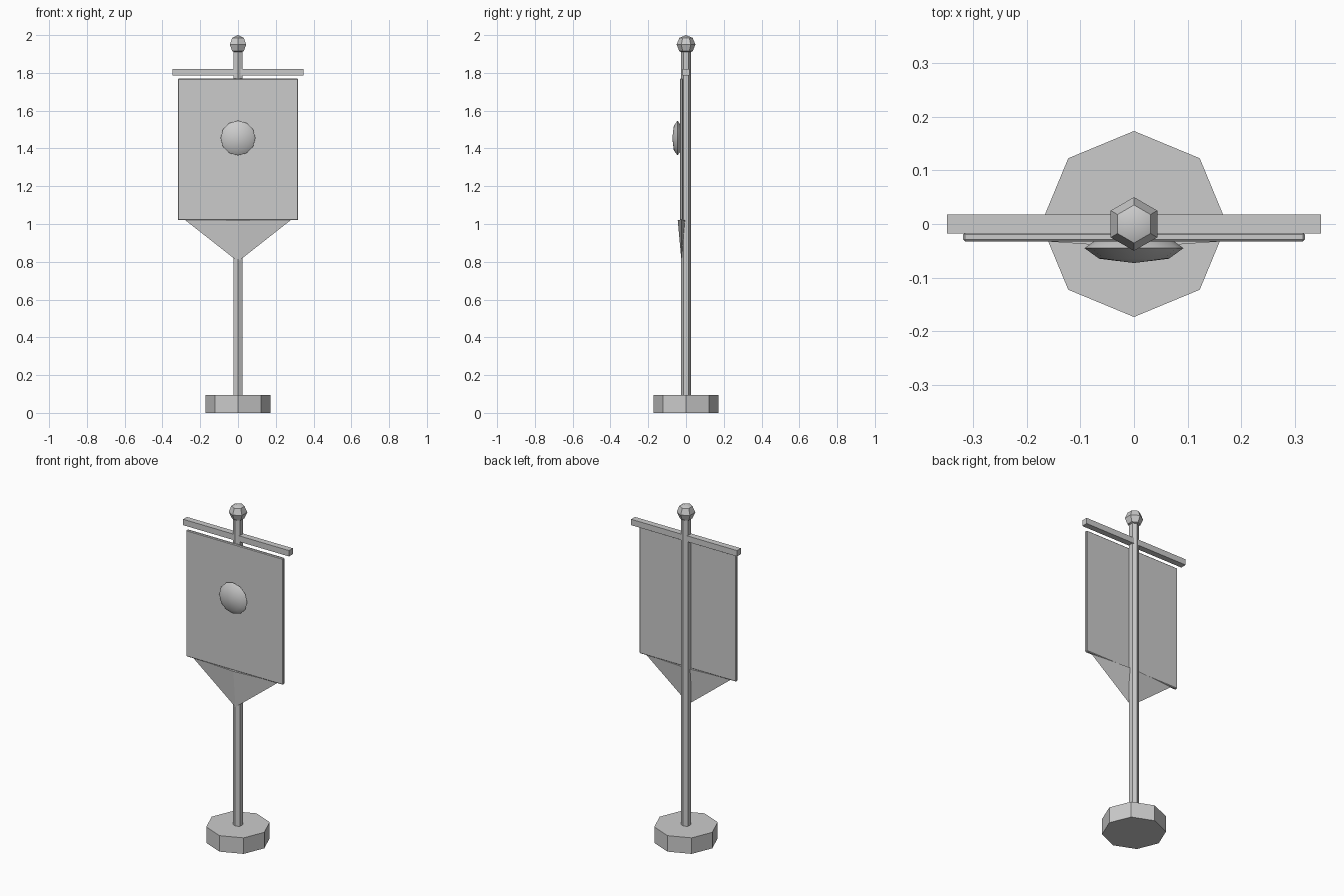
import bpy
import math

cube = bpy.data.objects.get("Cube")
if cube:
    bpy.data.objects.remove(cube, do_unlink=True)

GREY = (0.6, 0.6, 0.6, 1.0)
grey = bpy.data.materials.new("plain_grey")
grey.use_nodes = True
grey.diffuse_color = GREY
grey.node_tree.nodes["Principled BSDF"].inputs["Base Color"].default_value = GREY


def finish(name, scale=(1, 1, 1), smooth=False):
    """Name, scale and colour the part that was just added."""
    part = bpy.context.object
    part.name = name
    part.scale = scale
    bpy.ops.object.transform_apply(location=False, rotation=True, scale=True)
    part.data.materials.append(grey)
    if smooth:
        bpy.ops.object.shade_smooth_by_angle(angle=math.radians(30))
    return part


def prism(name, sides, radius, bottom, top):
    bpy.ops.mesh.primitive_cylinder_add(vertices=sides, radius=radius, depth=top - bottom,
                                        location=(0, 0, (top + bottom) / 2))
    return finish(name)


def box(name, size, centre):
    bpy.ops.mesh.primitive_cube_add(size=1, location=centre)
    return finish(name, size)


# Stand: octagonal foot and hexagonal pole
prism("base", 8, 0.173, 0, 0.095)
prism("pole", 6, 0.026, 0.05, 1.95)

# Faceted ball on top of the pole
bpy.ops.mesh.primitive_uv_sphere_add(segments=6, ring_count=4, radius=0.05,
                                     location=(0, 0, 1.95))
finish("finial", smooth=True)

# Crossbar and hanging cloth with chamfered edges
box("crossbar", (0.695, 0.036, 0.035), (0, 0, 1.803))
cloth = box("banner_cloth", (0.636, 0.017, 0.75), (0, -0.0245, 1.395))
bevel = cloth.modifiers.new("chamfer", "BEVEL")
bevel.width = 0.004
bevel.segments = 1

# Pointed tail: a flattened four-sided cone with its tip down
bpy.ops.mesh.primitive_cone_add(vertices=4, radius1=0, radius2=1, depth=0.22,
                                location=(0, -0.024, 0.911))
finish("banner_tail", (0.28, 0.02, 1))

# Round boss on the front of the cloth, its axis pointing forwards
bpy.ops.mesh.primitive_uv_sphere_add(segments=12, ring_count=4, radius=0.092,
                                     location=(0, -0.045, 1.455),
                                     rotation=(math.radians(90), 0, 0))
finish("banner_emblem", (1, 1, 0.3), smooth=True)
